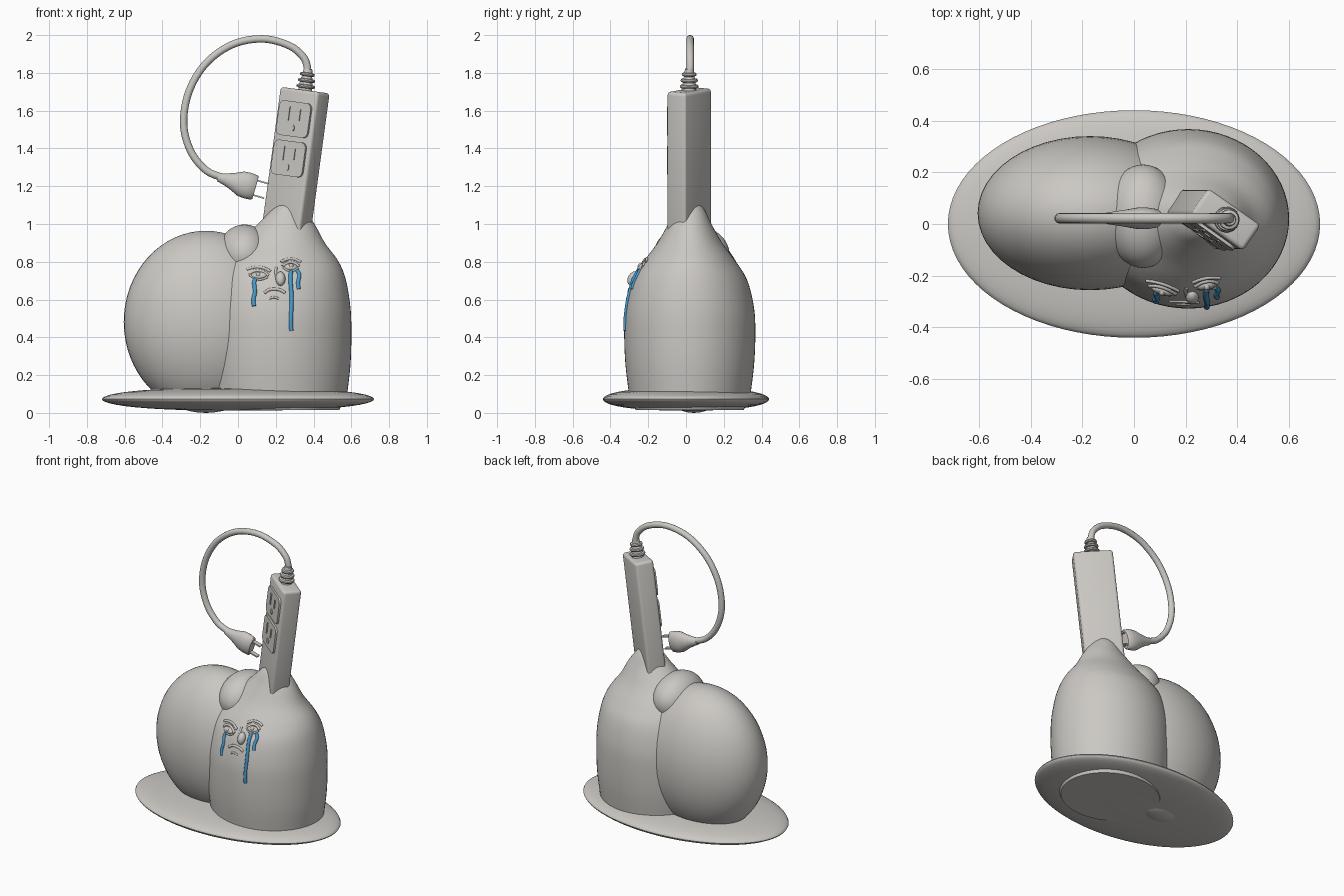
import bpy, bmesh, math
from math import cos, sin, pi, radians
from mathutils import Matrix, Vector
from mathutils.bvhtree import BVHTree

if "Cube" in bpy.data.objects:
    bpy.data.objects.remove(bpy.data.objects["Cube"])


def material(name, rgb):
    m = bpy.data.materials.new(name)
    m.use_nodes = True
    m.diffuse_color = (*rgb, 1)
    m.node_tree.nodes["Principled BSDF"].inputs["Base Color"].default_value = (*rgb, 1)
    return m


CLAY = material("warm_grey", (0.6, 0.58, 0.55))
BLUE = material("tear_blue", (0.06, 0.33, 0.62))


def smooth_path(pts, n=6):
    """Catmull-Rom interpolation of points of any dimension."""
    pts = [tuple(p) for p in pts]
    ext = [pts[0]] + pts + [pts[-1]]
    out = []
    for a, b, c, d in zip(ext, ext[1:], ext[2:], ext[3:]):
        for i in range(n):
            t = i / n
            out.append(tuple(0.5 * (2*q + (r-p)*t + (2*p-5*q+4*r-s)*t*t + (3*q-p-3*r+s)*t**3)
                             for p, q, r, s in zip(a, b, c, d)))
    return out + [pts[-1]]


def activate(ob):
    bpy.ops.object.select_all(action='DESELECT')
    ob.select_set(True)
    bpy.context.view_layer.objects.active = ob


def finish(name, bm, mat, matrix=Matrix(), angle=40):
    bmesh.ops.recalc_face_normals(bm, faces=bm.faces)
    bm.transform(matrix)
    me = bpy.data.meshes.new(name)
    bm.to_mesh(me)
    bm.free()
    me.materials.append(mat)
    ob = bpy.data.objects.new(name, me)
    bpy.context.collection.objects.link(ob)
    activate(ob)
    bpy.ops.object.shade_smooth_by_angle(angle=radians(angle))
    return ob


def loft(name, rings, mat=CLAY, matrix=Matrix(), seg=48):
    """Stack of elliptical rings given as (z, centre x, radius x, radius y)."""
    bm = bmesh.new()
    loops = [[bm.verts.new((cx + rx*cos(2*pi*i/seg), ry*sin(2*pi*i/seg), z))
              for i in range(seg)] for z, cx, rx, ry in rings]
    for lo, hi in zip(loops, loops[1:]):
        for i in range(seg):
            j = (i + 1) % seg
            bm.faces.new((lo[i], lo[j], hi[j], hi[i]))
    bm.faces.new(loops[0])
    bm.faces.new(loops[-1])
    return finish(name, bm, mat, matrix)


def ball(name, loc, radii, mat=CLAY, u=48, v=32, rot=Matrix()):
    bm = bmesh.new()
    bmesh.ops.create_uvsphere(bm, u_segments=u, v_segments=v, radius=1)
    return finish(name, bm, mat, Matrix.Translation(loc) @ rot @ Matrix.Diagonal((*radii, 1)))


def box(name, loc, size, matrix, bevel=0.0, only_depth_edges=False):
    bm = bmesh.new()
    bmesh.ops.create_cube(bm, size=1, matrix=Matrix.Translation(loc) @ Matrix.Diagonal((*size, 1)))
    if bevel:
        edges = [e for e in bm.edges if not only_depth_edges
                 or abs(e.verts[0].co.y - e.verts[1].co.y) > 0.001]
        bmesh.ops.bevel(bm, geom=edges, offset=bevel, segments=4, profile=0.5, affect='EDGES')
    return finish(name, bm, CLAY, matrix, 35)


def tube(name, pts, radius, mat=CLAY, res=3):
    cu = bpy.data.curves.new(name, 'CURVE')
    cu.dimensions = '3D'
    cu.bevel_depth = radius
    cu.bevel_resolution = res
    cu.use_fill_caps = True
    path = smooth_path(pts)
    sp = cu.splines.new('POLY')
    sp.points.add(len(path) - 1)
    for p, co in zip(sp.points, path):
        p.co = (*co, 1)
    cu.materials.append(mat)
    ob = bpy.data.objects.new(name, cu)
    bpy.context.collection.objects.link(ob)
    activate(ob)
    bpy.ops.object.convert(target='MESH')
    bpy.ops.object.shade_smooth_by_angle(angle=radians(50))


# Lens-shaped oval base plate
lens = [(0.073 - 0.061 * cos(a), 0, 0.72 * sin(a)**0.8, 0.44 * sin(a)**0.8)
        for a in [pi * (i + 0.1) / 24.2 for i in range(25)]]
loft("base_plate", lens, seg=80)

# Bell-shaped main body tapering into the neck
profile = [(0.1, .21, .368, .322), (0.25, .21, .385, .34), (0.4, .21, .39, .347),
           (0.55, .21, .386, .341), (0.7, .212, .36, .305), (0.8, .215, .318, .245),
           (0.9, .23, .23, .172), (1.0, .255, .15, .115), (1.08, .265, .08, .075),
           (1.14, .275, .02, .02)]
body = loft("body", [(0.014, .21, .325, .285)] + smooth_path(profile),
            matrix=Matrix.Translation((0, 0.02, 0)), seg=64)

# Large rounded lobe and the small lobe wedged between
ball("side_lobe", (-0.17, 0.042, 0.482), (0.435, 0.298, 0.482))
ball("small_lobe", (0.035, 0.03, 0.84), (0.145, 0.2, 0.157))

# Leaning power strip head
STRIP = (Matrix.Translation((0.26, 0.017, 1.0)) @ Matrix.Rotation(radians(7.7), 4, 'Y')
         @ Matrix.Rotation(radians(-35), 4, 'Z'))
box("power_strip", (0, 0, 0.3), (0.25, 0.122, 0.83), STRIP, 0.018)
for label, z in (("upper", 0.555), ("lower", 0.345)):
    box(label + "_outlet", (0, -0.062, z), (0.205, 0.022, 0.185), STRIP, 0.03, True)
    for side, x, h in (("left", 0.035, 0.06), ("right", -0.035, 0.075)):
        box(f"{label}_{side}_slot", (x, -0.074, z + 0.025), (0.012, 0.008, h), STRIP)
    box(label + "_ground_hole", (0, -0.074, z - 0.048), (0.03, 0.008, 0.032), STRIP, 0.012, True)

# Ribbed cord collar
collar = [(0.7, 0, .04, .04)]
for z, r in ((0.725, 0.05), (0.757, 0.046), (0.789, 0.04)):
    collar += [(z + dz, 0, r - dr, r - dr)
               for dz, dr in ((0, .014), (.003, .003), (.01, 0), (.017, .003), (.02, .014))]
collar.append((0.83, 0, 0.022, 0.022))
loft("cord_collar", collar, matrix=STRIP, seg=24)

# Looping cord
cord = [(.365, 1.79), (.367, 1.83), (.345, 1.885), (.27, 1.945), (.13, 1.98), (-.03, 1.95),
        (-.17, 1.85), (-.26, 1.7), (-.288, 1.53), (-.25, 1.385), (-.17, 1.285), (-.08, 1.245)]
tube("cord", [(x, 0.022, z) for x, z in cord], 0.02, res=5)

# Plug with two prongs
PLUG = Matrix.Translation((-0.105, 0.022, 1.248)) @ Matrix.Rotation(radians(106), 4, 'Y')
loft("plug", [(0, 0, .022, .022), (.04, 0, .032, .028), (.08, 0, .046, .034),
              (.125, 0, .067, .042), (.16, 0, .07, .042), (.2, 0, .067, .036),
              (.206, 0, .06, .03)], matrix=PLUG, seg=24)
for side, x in (("upper", -0.04), ("lower", 0.04)):
    box(side + "_prong", (x, 0, 0.23), (0.008, 0.03, 0.07), PLUG)

# Face features laid onto the front of the body
bm = bmesh.new()
bm.from_mesh(body.data)
surface = BVHTree.FromBMesh(bm)
bm.free()


def on_body(x, z):
    return surface.ray_cast(Vector((x, -2, z)), Vector((0, 1, 0)))[:2]


def stroke(name, pts, radius, mat=CLAY):
    tube(name, [on_body(x, z)[0] for x, z in pts], radius, mat)


def bump(name, x, z, radii):
    p, n = on_body(x, z)
    ball(name, p, radii, CLAY, 20, 12, n.to_track_quat('-Y', 'Z').to_matrix().to_4x4())


for label, x, z, w, tilt in (("right", 0.11, 0.728, 0.05, -0.1), ("left", 0.28, 0.772, 0.042, 0.0)):
    def arc(scale, lift, bow):
        return [(x + t*w*scale, z + lift + bow*(1 - t*t) + tilt*t*w) for t in (-1, -.5, 0, .5, 1)]
    bump(label + "_eyeball", x, z, (w * 0.85, 0.014, 0.02))
    bump(label + "_iris", x, z + 0.002, (0.015, 0.02, 0.015))
    stroke(label + "_upper_lid", arc(1.05, 0.003, 0.022), 0.008)
    stroke(label + "_lower_lid", arc(0.95, -0.003, -0.018), 0.006)
    stroke(label + "_brow", arc(1.25, 0.026, 0.018), 0.008)

bump("nose", 0.225, 0.71, (0.026, 0.028, 0.04))
stroke("nose_bridge", [(.203, .77), (.2, .745), (.205, .715)], 0.007)
stroke("mouth", [(.14, .635), (.165, .652), (.195, .655), (.225, .65), (.25, .635)], 0.008)
stroke("chin_crease", [(.165, .605), (.19, .612), (.215, .605)], 0.006)

# Tear streams
stroke("right_tear", [(.095, .71), (.086, .69), (.09, .64), (.082, .6), (.085, .565)], 0.011, BLUE)
stroke("left_long_tear", [(.28, .75), (.278, .7), (.284, .6), (.28, .5), (.282, .435)], 0.011, BLUE)
stroke("left_short_tear", [(.312, .755), (.325, .73), (.318, .69), (.322, .655)], 0.010, BLUE)
